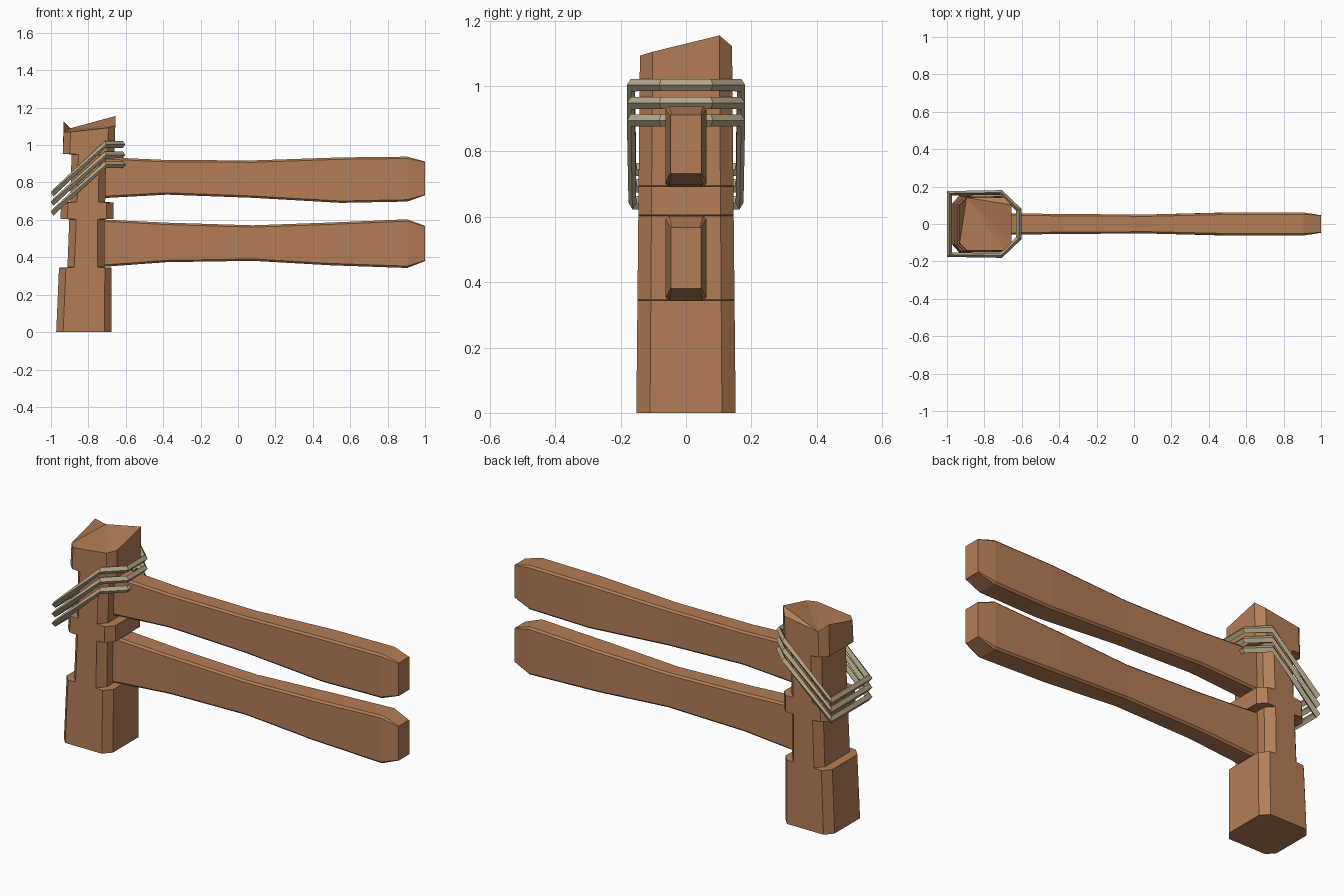
import bpy

if "Cube" in bpy.data.objects:
    bpy.data.objects.remove(bpy.data.objects["Cube"])


def material(name, color):
    m = bpy.data.materials.new(name)
    m.diffuse_color = (*color, 1)
    m.use_nodes = True
    m.node_tree.nodes["Principled BSDF"].inputs["Base Color"].default_value = m.diffuse_color
    return m


wood = material("brown wood", (0.456, 0.205, 0.093))
cord = material("pale rope", (0.445, 0.381, 0.246))


def loft(name, rings, mat, caps=(), closed=False):
    """Skin a list of equal-sized rings; caps are extra faces by index."""
    n = len(rings[0])
    count = len(rings)
    faces = []
    for i in range(count if closed else count - 1):
        a, b = i * n, (i + 1) % count * n
        for k in range(n):
            j = (k + 1) % n
            faces.append((a + k, a + j, b + j, b + k))
    faces += list(caps)
    mesh = bpy.data.meshes.new(name)
    mesh.from_pydata([p for r in rings for p in r], [], faces)
    mesh.materials.append(mat)
    mesh.validate()
    obj = bpy.data.objects.new(name, mesh)
    bpy.context.collection.objects.link(obj)
    return obj


# Notched post: chamfered section, notches only on the left and right sides
def post_ring(z, x0, x1):
    hy, cy, c = 0.152 - 0.01 * z, 0.110 - 0.007 * z, 0.037
    outline = [(x1, -cy), (x1, cy), (x1 - c, hy), (x0 + c, hy),
               (x0, cy), (x0, -cy), (x0 + c, -hy), (x1 - c, -hy)]
    return [(x, y, z) for x, y in outline]


post = [post_ring(*s) for s in (
    (0.0, -0.972, -0.677), (0.344, -0.957, -0.675),
    (0.347, -0.912, -0.715), (0.603, -0.902, -0.713),
    (0.606, -0.950, -0.665), (0.693, -0.945, -0.665),
    (0.696, -0.897, -0.710), (0.950, -0.890, -0.705),
    (0.953, -0.937, -0.660), (1.10, -0.932, -0.656))]
# Uneven broken top
heights = (1.105, 1.155, 1.122, 1.09, 1.125, 1.07, 1.07, 1.093)
post[-1] = [(x, y, h) for (x, y, _), h in zip(post[-1], heights)]
t = 8 * (len(post) - 1)
top_fan = [(t + 3, t + (3 + i) % 8, t + (4 + i) % 8) for i in range(1, 7)]
loft("post", post, wood, [tuple(range(7, -1, -1))] + top_fan)


# Rails: wavy planks with slim chamfers and a tapered far end
def rail(name, stations):
    rings = []
    for x, lo, hi, h, c in stations:
        rings.append([(x, y, z) for y, z in (
            (-h, lo + c), (-h + c, lo), (h - c, lo), (h, lo + c),
            (h, hi - c), (h - c, hi), (-h + c, hi), (-h, hi - c))])
    e = 8 * (len(rings) - 1)
    loft(name, rings, wood, [tuple(range(7, -1, -1)), tuple(range(e, e + 8))])


rail("upper_rail", (
    (-0.75, 0.715, 0.937, 0.059, 0.010), (-0.38, 0.735, 0.920, 0.053, 0.010),
    (0.08, 0.718, 0.918, 0.051, 0.010), (0.55, 0.691, 0.934, 0.062, 0.010),
    (0.905, 0.698, 0.938, 0.062, 0.010), (1.0, 0.732, 0.912, 0.047, 0.003)))
rail("lower_rail", (
    (-0.75, 0.347, 0.603, 0.059, 0.010), (-0.38, 0.374, 0.585, 0.053, 0.010),
    (0.08, 0.381, 0.571, 0.051, 0.010), (0.50, 0.357, 0.586, 0.062, 0.010),
    (0.905, 0.343, 0.603, 0.062, 0.010), (1.0, 0.380, 0.568, 0.046, 0.003)))


# Rope bands: diamond-section loops, level at the rails, drooping to the left
def rope_band(name, z_right, z_left):
    half = [(-0.602, 0.082, -0.630, 0.071, z_right, 0.018),
            (-0.706, 0.181, -0.717, 0.156, z_right, 0.019),
            (-1.000, 0.176, -0.974, 0.152, z_left, 0.020)]
    path = [(s, 1) for s in half] + [(s, -1) for s in reversed(half)]
    rings = []
    for (ox, oy, ix, iy, z, r), side in path:
        mx, my = (ox + ix) / 2, (oy + iy) / 2
        rings.append([(ox, side * oy, z), (mx, side * my, z + r),
                      (ix, side * iy, z), (mx, side * my, z - r)])
    loft(name, rings, cord, closed=True)


for i, (zr, zl) in enumerate(((1.003, 0.745), (0.948, 0.695), (0.895, 0.643))):
    rope_band(f"rope_band_{i + 1}", zr, zl)

# Consistent outward normals
import bmesh
for obj in bpy.context.collection.objects:
    bm = bmesh.new()
    bm.from_mesh(obj.data)
    bmesh.ops.recalc_face_normals(bm, faces=bm.faces)
    bm.to_mesh(obj.data)
    bm.free()
